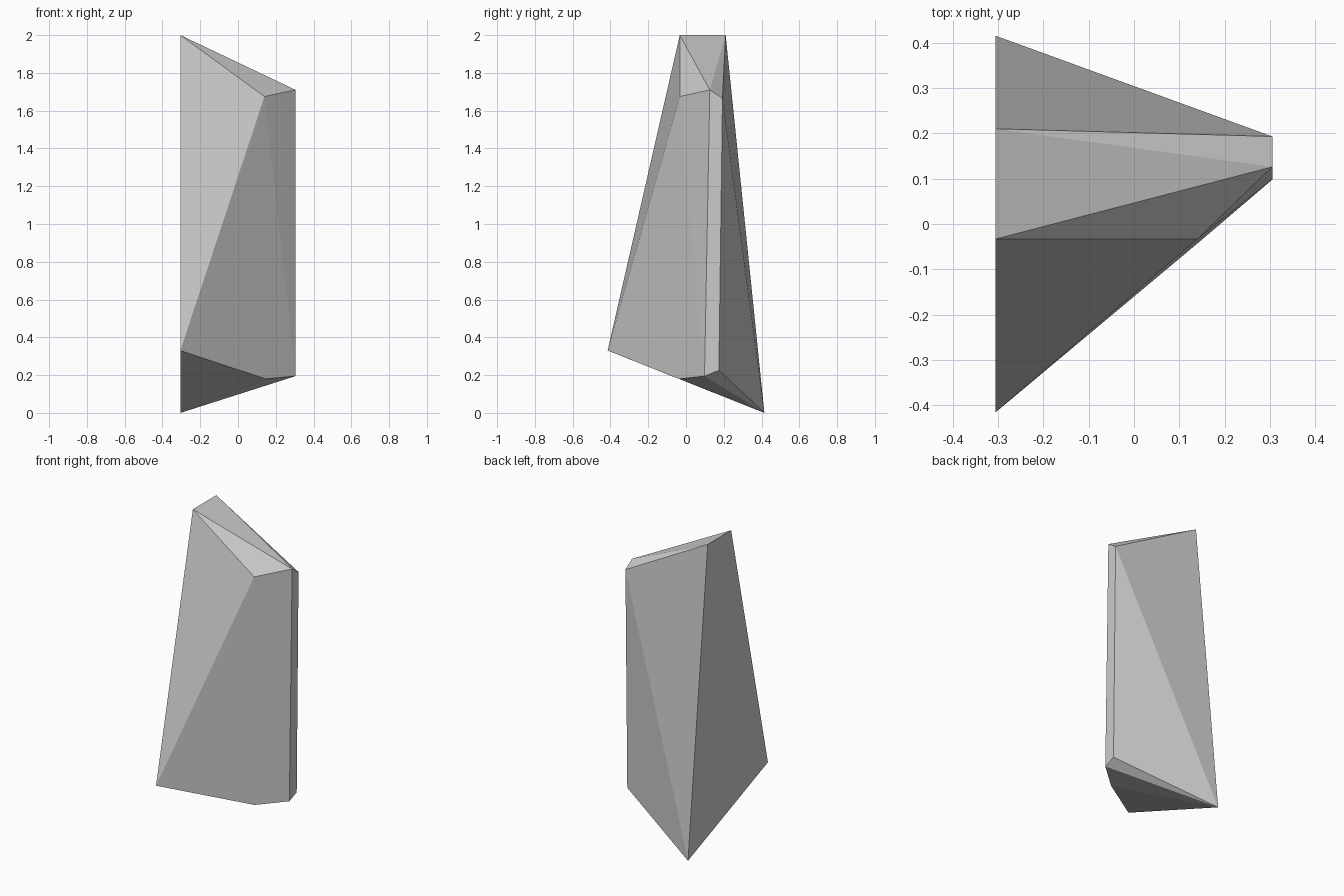
import bpy, bmesh

if "Cube" in bpy.data.objects:
    bpy.data.objects.remove(bpy.data.objects["Cube"])

# Faceted rock shard: flat left side, narrow right edge, front chamfer
left_side = [(-0.305, -0.033, 2.0), (-0.305, 0.21, 2.0),
             (-0.305, -0.415, 0.33), (-0.305, 0.415, 0.0)]
right_side = [(0.305, 0.126, 1.71), (0.305, 0.193, 1.665),
              (0.305, 0.098, 0.195), (0.305, 0.174, 0.225)]
front_chamfer = [(0.14, -0.033, 1.675), (0.147, -0.037, 0.18)]

bm = bmesh.new()
for co in left_side + right_side + front_chamfer:
    bm.verts.new(co)
bmesh.ops.convex_hull(bm, input=bm.verts)
bmesh.ops.recalc_face_normals(bm, faces=bm.faces)

mesh = bpy.data.meshes.new("rock_shard")
bm.to_mesh(mesh)
bm.free()
bpy.context.collection.objects.link(bpy.data.objects.new("rock_shard", mesh))
